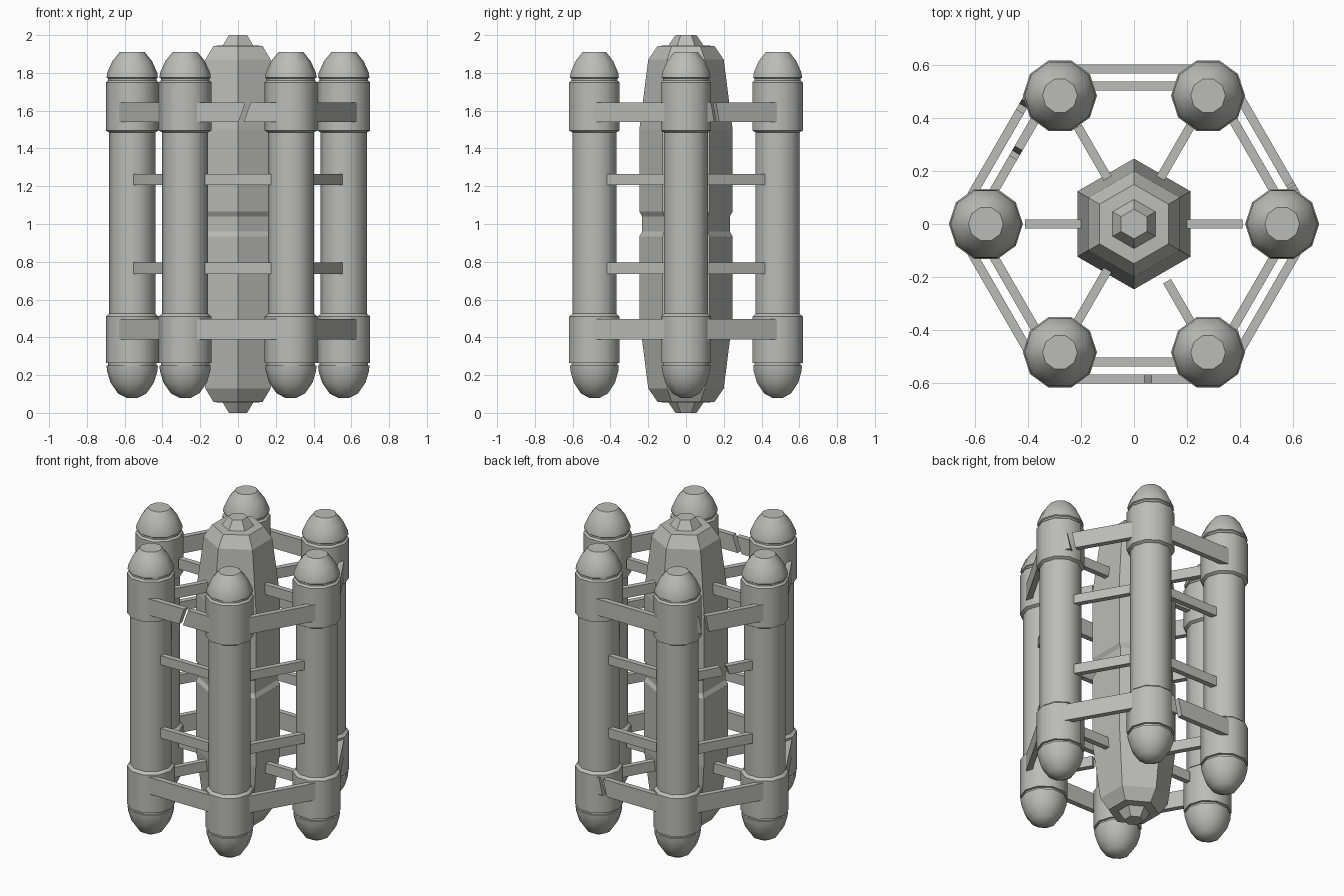
import bpy, bmesh, math
from mathutils import Matrix, Vector

if "Cube" in bpy.data.objects:
    bpy.data.objects.remove(bpy.data.objects["Cube"])

grey = bpy.data.materials.new("plain_grey")
grey.diffuse_color = (0.5, 0.5, 0.48, 1)
grey.use_nodes = True
grey.node_tree.nodes["Principled BSDF"].inputs["Base Color"].default_value = grey.diffuse_color


def finish(name, bm, smooth=None):
    bmesh.ops.recalc_face_normals(bm, faces=bm.faces)
    me = bpy.data.meshes.new(name)
    bm.to_mesh(me)
    bm.free()
    me.materials.append(grey)
    ob = bpy.data.objects.new(name, me)
    bpy.context.collection.objects.link(ob)
    if smooth:
        bpy.ops.object.select_all(action='DESELECT')
        bpy.context.view_layer.objects.active = ob
        ob.select_set(True)
        bpy.ops.object.shade_smooth_by_angle(angle=math.radians(smooth))
    return ob


def lathe(name, profile, sides, turn, centre=(0, 0), smooth=None):
    """Stack of polygon rings (radius, z) with capped ends."""
    bm = bmesh.new()
    rings = []
    for r, z in profile:
        angles = [turn + math.tau * i / sides for i in range(sides)]
        rings.append([bm.verts.new((centre[0] + r * math.cos(a),
                                    centre[1] + r * math.sin(a), z)) for a in angles])
    for lo, hi in zip(rings, rings[1:]):
        for i in range(sides):
            j = (i + 1) % sides
            bm.faces.new((lo[i], lo[j], hi[j], hi[i]))
    bm.faces.new(rings[0][::-1])
    bm.faces.new(rings[-1])
    return finish(name, bm, smooth)


def bar(name, angle, dist, x0, x1, z, height, skew0=0, skew1=0, thick=0.034, radial=False):
    """Flat bar; skews slant the ends. Runs along the ring side, or outwards if radial."""
    bm = bmesh.new()
    bmesh.ops.create_cube(bm, size=1)
    for v in bm.verts:
        top = 1 if v.co.z > 0 else -1
        x = x1 + skew1 * top if v.co.x > 0 else x0 + skew0 * top
        v.co = Vector((x, dist + v.co.y * thick, z + v.co.z * height))
    turn = angle if radial else angle - 90
    bm.transform(Matrix.Rotation(math.radians(turn), 4, 'Z'))
    return finish(name, bm)


# Hexagonal core with a waist groove and stepped tips
half = [(0.232, 1.04), (0.247, 1.065), (0.247, 1.5), (0.2, 1.87),
        (0.15, 1.943), (0.093, 1.945), (0.056, 2.0)]
core = [(r, 2 - z) for r, z in reversed(half)] + half
lathe("core", core, 6, math.radians(30))

# Six outer tubes with collars, grooves and domed ends
tube = [(0.03, 0.08), (0.075, 0.103), (0.115, 0.16), (0.133, 0.22), (0.136, 0.25),
        (0.128, 0.252), (0.128, 0.263), (0.14, 0.265), (0.14, 0.51), (0.122, 0.525),
        (0.122, 1.485), (0.14, 1.495), (0.14, 1.75), (0.128, 1.76), (0.128, 1.77),
        (0.136, 1.775), (0.133, 1.80), (0.105, 1.862), (0.066, 1.91)]
R = 0.56
for k in range(6):
    a = math.radians(60 * k)
    lathe(f"tube_{k}", tube, 10, 0, (R * math.cos(a), R * math.sin(a)), 40)

# Ring struts: level -> (distance, height); breaks: (side, level) -> (position, half gap, slant)
levels = {1.592: (0.586, 0.105), 1.235: (0.521, 0.058),
          0.765: (0.521, 0.062), 0.443: (0.586, 0.108)}
breaks = {(270, 1.592): (-0.035, 0.014, 0.018), (150, 1.592): (0.165, 0.022, 0.01),
          (150, 1.235): (0.0, 0.02, 0.01), (30, 1.592): (0.17, 0.015, 0.01),
          (90, 0.443): (0.17, 0.015, 0.012)}
for side in range(30, 390, 60):
    for z, (dist, h) in levels.items():
        name = f"ring_strut_{side}_{int(z * 100)}"
        if (side, z) in breaks:
            p, g, s = breaks[(side, z)]
            p = -p if side == 270 else p
            s = -s if side == 270 else s
            # local +x points clockwise seen from above
            bar(name + "_a", side, dist, -0.27, -g - p if side == 270 else p - g, z, h, 0, s)
            bar(name + "_b", side, dist, g - p if side == 270 else p + g, 0.27, z, h, s, 0)
        else:
            bar(name, side, dist, -0.27, 0.27, z, h)

# Spokes from core to tubes at the two collar levels, some snapped short
for angle in range(0, 360, 60):
    start = 0.25 if angle == 300 else 0.19
    end = {0: 0.41, 120: 0.425, 180: 0.412}.get(angle, 0.45)
    for z in (1.592, 0.443):
        bar(f"spoke_{angle}_{int(z * 100)}", angle, 0, start, end, z, 0.065, radial=True)
